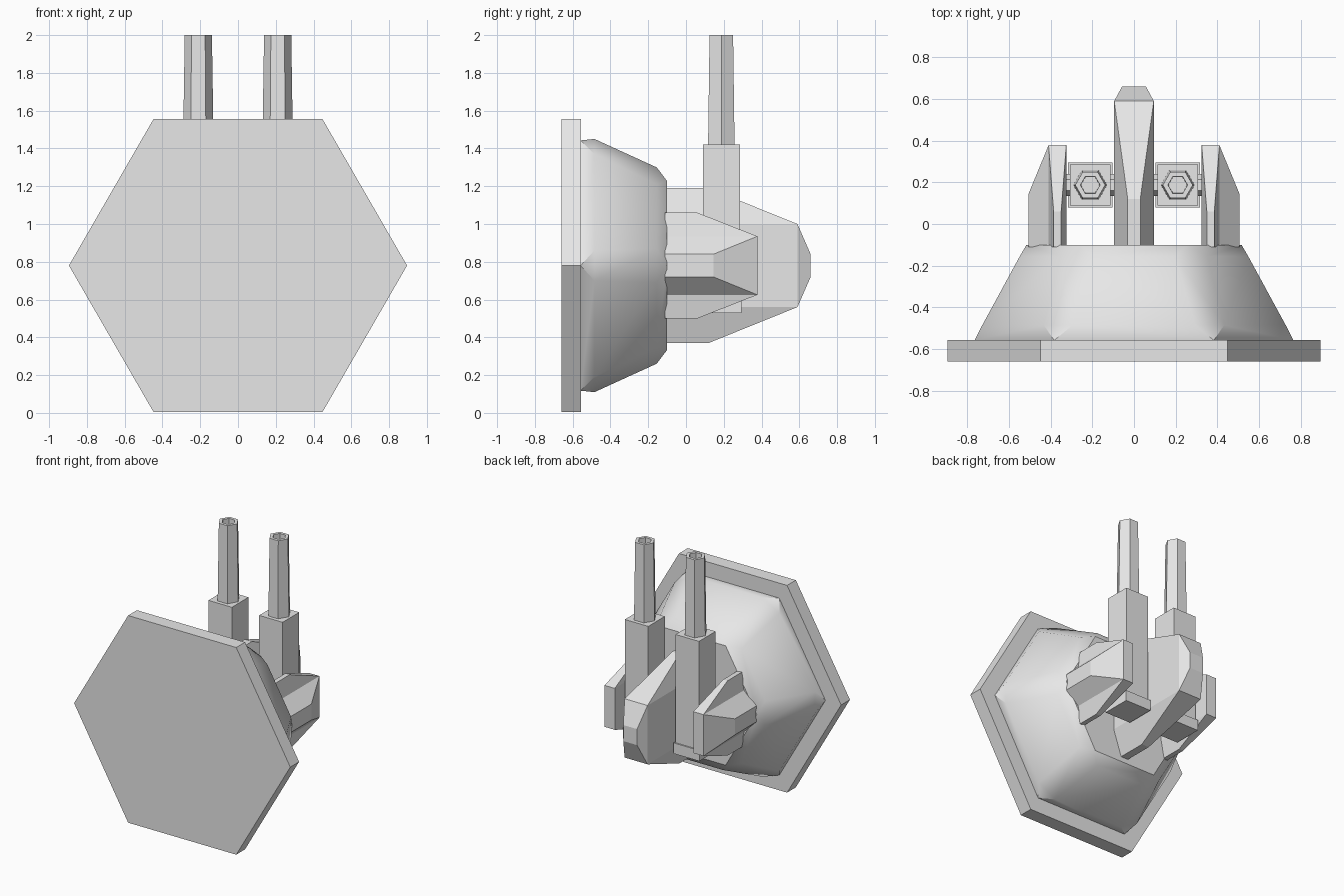
import bpy, bmesh
from math import sin, cos, pi, radians, sqrt
from mathutils import Vector

cube = bpy.data.objects.get("Cube")
if cube:
    bpy.data.objects.remove(cube, do_unlink=True)

grey = bpy.data.materials.new("plain_grey")
grey.use_nodes = True
grey.diffuse_color = (0.8, 0.8, 0.8, 1)
grey.node_tree.nodes["Principled BSDF"].inputs["Base Color"].default_value = grey.diffuse_color

MID = 0.78          # height of the mounting axis
GUN_X, GUN_Y = 0.21, 0.187


def finish(bm, name):
    bmesh.ops.recalc_face_normals(bm, faces=bm.faces)
    mesh = bpy.data.meshes.new(name)
    bm.to_mesh(mesh)
    bm.free()
    mesh.materials.append(grey)
    obj = bpy.data.objects.new(name, mesh)
    bpy.context.collection.objects.link(obj)
    return obj


def hull_mesh(points):
    """Convex faceted solid around the given points."""
    bm = bmesh.new()
    for p in points:
        bm.verts.new(p)
    bmesh.ops.convex_hull(bm, input=bm.verts)
    bmesh.ops.dissolve_limit(bm, angle_limit=radians(1), verts=bm.verts, edges=bm.edges)
    return bm


def hull(name, points):
    return finish(hull_mesh(points), name)


def box(name, x0, x1, y0, y1, z0, z1):
    return hull(name, [(x, y, z) for x in (x0, x1) for y in (y0, y1) for z in (z0, z1)])


def hexagon(radius):
    return [(radius * cos(k * pi / 3), radius * sin(k * pi / 3)) for k in range(6)]


def cut_hexagon(radius, half):
    """Hexagon whose corners are cut to flats of the given half width."""
    x = radius - half / sqrt(3)
    pts = []
    for k in range(6):
        c, s = cos(k * pi / 3), sin(k * pi / 3)
        pts += [(x * c - h * s, x * s + h * c) for h in (-half, half)]
    return pts


def fin(name, cx, side, ridge, ridge_z, side_z, y_bend, y_back, tip=None):
    """Blade with narrow ridges above and below that widen toward the back."""
    pts = []
    for sx in (-1, 1):
        for sz in (-1, 1):
            for y in (-0.11, y_back):
                pts.append((cx + sx * side, y, MID + sz * side_z))
            for y in (-0.11, y_bend):
                pts.append((cx + sx * ridge, y, MID + sz * ridge_z))
            if tip:
                pts.append((cx + sx * tip[0], tip[1], MID + sz * tip[2]))
    return hull(name, pts)


# Hexagonal wall plate
hull("wall_plate", [(x, y, MID + z) for y in (-0.66, -0.556) for x, z in hexagon(0.895)])

# Tapered housing with softened corners
rings = [(-0.558, hexagon(0.765)), (-0.485, cut_hexagon(0.774, 0.08)),
         (-0.155, cut_hexagon(0.6, 0.09)), (-0.1, hexagon(0.516))]
housing = hull("housing", [(x, y, MID + z) for y, ring in rings for x, z in ring])
bpy.ops.object.select_all(action='DESELECT')
housing.select_set(True)
bpy.context.view_layer.objects.active = housing
bpy.ops.object.shade_smooth_by_angle(angle=radians(35))

# Central fin with blunt tip
fin("center_fin", 0, 0.095, 0.03, 0.41, 0.22, 0.12, 0.59, (0.057, 0.66, 0.06))

for label, s in (("left", 1), ("right", -1)):
    # Side fin and its outer rib
    fin(label + "_fin", s * 0.3675, 0.0425, 0.018, 0.28, 0.155, 0.06, 0.378)
    rib = []
    for sz in (-1, 1):
        rib += [(s * 0.41, y, MID + sz * 0.155) for y in (-0.11, 0.378)]
        rib += [(s * 0.506, y, MID + sz * 0.06) for y in (-0.11, 0.145)]
    hull(label + "_fin_rib", rib)

    # Gun body and bottom collar
    gx = s * GUN_X
    box(label + "_gun_body", gx - 0.097, gx + 0.097, GUN_Y - 0.098, GUN_Y + 0.098, 0.54, 1.42)
    box(label + "_gun_collar", gx - 0.107, gx + 0.107, GUN_Y - 0.108, GUN_Y + 0.108, 0.53, 0.61)

    # Pivot axle between the fins
    hull(label + "_axle", [(s * x, GUN_Y + y, MID + z) for x in (0.09, 0.33) for y, z in hexagon(0.052)])

    # Barrel with hexagonal bore
    bm = hull_mesh([(gx + x, GUN_Y + y, z) for z, r in ((1.41, 0.081), (2.0, 0.072))
                    for x, y in hexagon(r)])
    bmesh.ops.recalc_face_normals(bm, faces=bm.faces)
    top = max(bm.faces, key=lambda f: f.calc_center_median().z)
    bmesh.ops.inset_individual(bm, faces=[top], thickness=0.025)
    bmesh.ops.inset_individual(bm, faces=[top], thickness=0.002, depth=-0.1)
    finish(bm, label + "_barrel")
